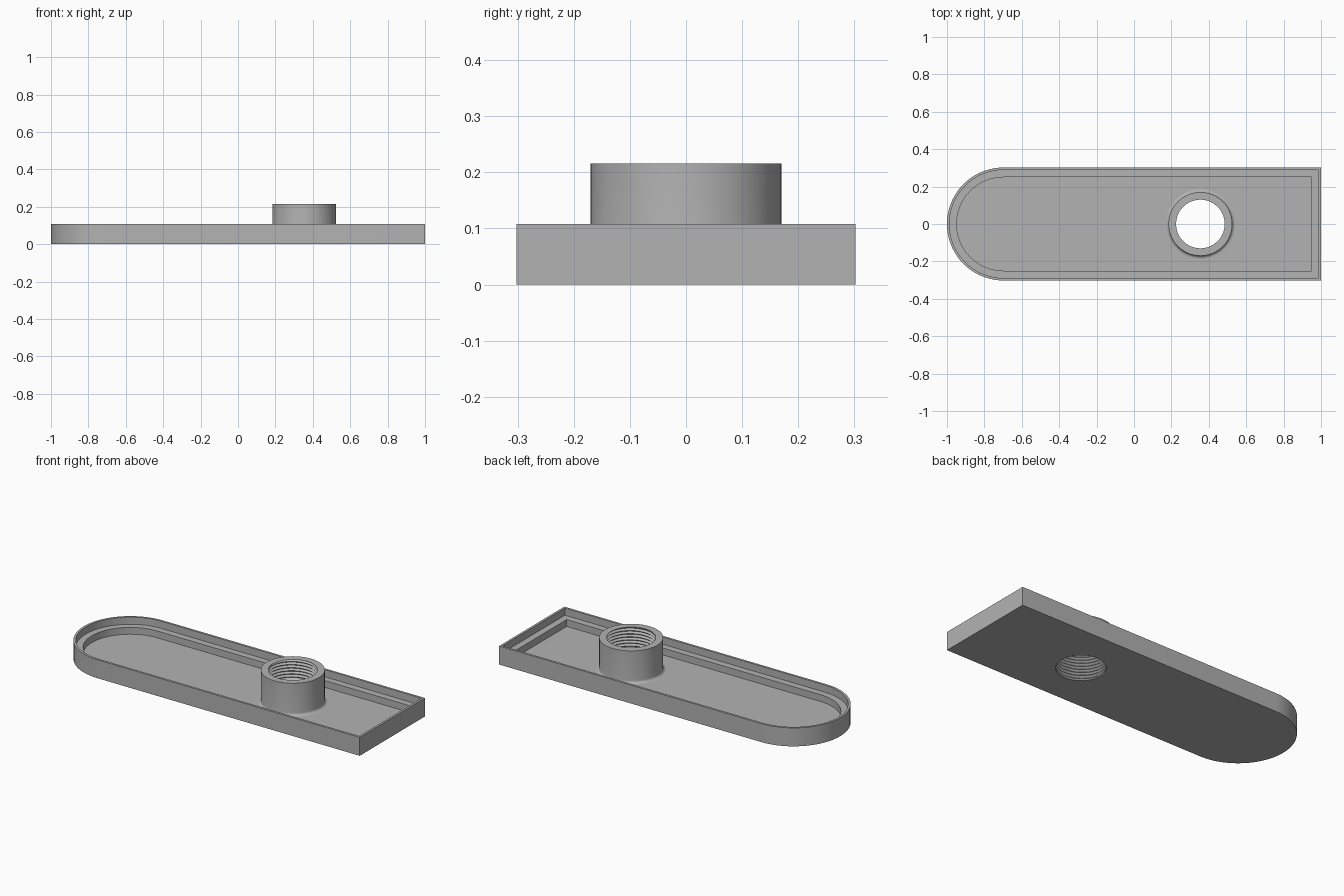
import bpy, bmesh, math

if "Cube" in bpy.data.objects:
    bpy.data.objects.remove(bpy.data.objects["Cube"])

HALF_W, RIM_Z, LEDGE_Z, FLOOR_Z, TOP_Z = 0.302, 0.108, 0.066, 0.026, 0.216
BOSS_X, BOSS_R, BORE_R, FILLET = 0.355, 0.17, 0.13, 0.016
SEG = 72

grey = bpy.data.materials.new("plain grey")
grey.use_nodes = True
grey.diffuse_color = (0.45, 0.45, 0.45, 1)
grey.node_tree.nodes["Principled BSDF"].inputs["Base Color"].default_value = grey.diffuse_color


def finish(bm, name, angle=30):
    bmesh.ops.remove_doubles(bm, verts=bm.verts, dist=1e-5)
    mesh = bpy.data.meshes.new(name)
    bm.to_mesh(mesh)
    bm.free()
    mesh.materials.append(grey)
    obj = bpy.data.objects.new(name, mesh)
    bpy.context.collection.objects.link(obj)
    bpy.ops.object.select_all(action='DESELECT')
    obj.select_set(True)
    bpy.context.view_layer.objects.active = obj
    bpy.ops.object.shade_smooth_by_angle(angle=math.radians(angle))
    return obj


def skin(bm, loops):
    """Join successive closed loops of equal length with quads."""
    rings = [[bm.verts.new(p) for p in loop] for loop in loops]
    for a, b in zip(rings, rings[1:]):
        for i in range(len(a)):
            j = (i + 1) % len(a)
            bm.faces.new((a[i], a[j], b[j], b[i]))
    return rings


def outline(inset, z):
    """Round left end, square right end, counter-clockwise."""
    r = HALF_W - inset
    pts = [(1 - inset, -r, z), (1 - inset, r, z)]
    for i in range(SEG // 2 + 1):
        a = math.pi / 2 + 2 * math.pi * i / SEG
        pts.append((HALF_W - 1 + r * math.cos(a), r * math.sin(a), z))
    return pts


def circle(r, z):
    return [(BOSS_X + r * math.cos(2 * math.pi * i / SEG),
             r * math.sin(2 * math.pi * i / SEG), z) for i in range(SEG)]


def fill_with_hole(bm, ring, hole_r, z, up):
    """Flat face between an outline ring and a round hole."""
    hole = [bm.verts.new(p) for p in circle(hole_r, z)]
    edges = []
    for loop in (ring, hole):
        for i, v in enumerate(loop):
            w = loop[(i + 1) % len(loop)]
            edges.append(bm.edges.get((v, w)) or bm.edges.new((v, w)))
    made = bmesh.ops.triangle_fill(bm, edges=edges, use_dissolve=False, use_beauty=True)
    for f in made["geom"]:
        if isinstance(f, bmesh.types.BMFace):
            f.normal_update()
            if f.normal.z * up < 0:
                f.normal_flip()


# Stepped tray with thin rim, ledge and recessed floor
bm = bmesh.new()
rings = skin(bm, [outline(0, 0), outline(0, RIM_Z), outline(0.013, RIM_Z),
                  outline(0.013, LEDGE_Z), outline(0.052, LEDGE_Z), outline(0.052, FLOOR_Z)])
fill_with_hole(bm, rings[-1], BOSS_R + FILLET, FLOOR_Z, 1)
fill_with_hole(bm, rings[0], BORE_R, 0, -1)
finish(bm, "base_tray")

# Round boss with a fillet at its foot
bm = bmesh.new()
foot = []
for k in range(7):
    a = math.pi / 2 * k / 6
    foot.append(circle(BOSS_R + FILLET * (1 - math.sin(a)), FLOOR_Z + FILLET * (1 - math.cos(a))))
skin(bm, foot + [circle(BOSS_R, TOP_Z), circle(BORE_R, TOP_Z)])
finish(bm, "threaded_boss")

# Helical thread lining the through bore
bm = bmesh.new()
PITCH, DEPTH = 0.018, 0.011
rows = []
for i in range(-2, 2 * int(TOP_Z / PITCH) + 3):
    row = []
    for s in range(SEG + 1):
        a = 2 * math.pi * s / SEG
        z = PITCH * (i / 2 + s / SEG)
        inside = 0 < z < TOP_Z
        r = BORE_R + (DEPTH if inside and i % 2 else 0)
        row.append(bm.verts.new((BOSS_X + r * math.cos(a), r * math.sin(a), min(max(z, 0), TOP_Z))))
    rows.append(row)
for a, b in zip(rows, rows[1:]):
    for s in range(SEG):
        quad = (a[s + 1], a[s], b[s], b[s + 1])
        if max(v.co.z for v in quad) - min(v.co.z for v in quad) > 1e-5:
            bm.faces.new(quad)
finish(bm, "bore_thread")
